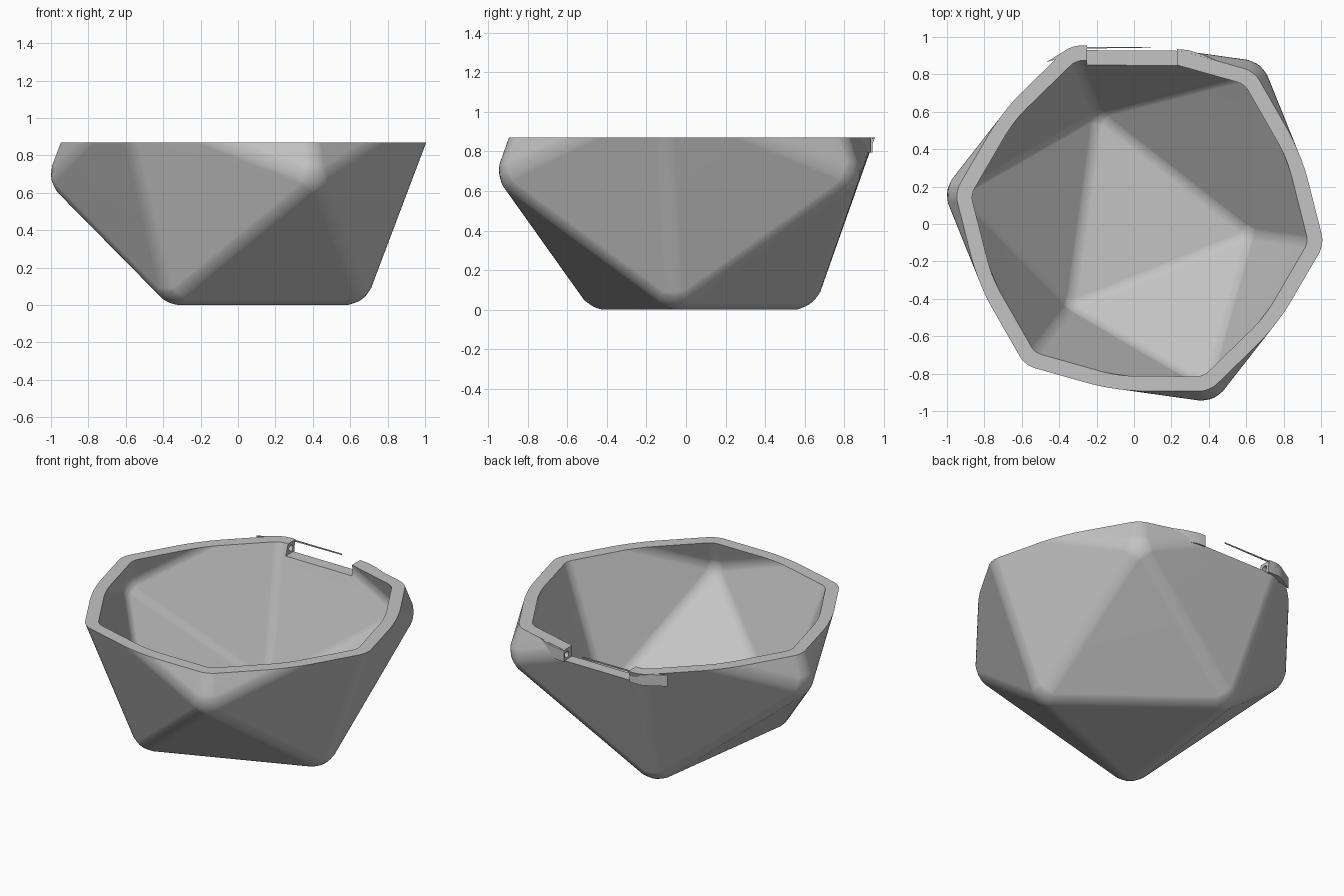
import bpy, bmesh, math
from mathutils import Matrix

if "Cube" in bpy.data.objects:
    bpy.data.objects.remove(bpy.data.objects["Cube"], do_unlink=True)

HEIGHT = 0.87          # rim height, also the inradius of the solid
WALL = 0.075
CENTRE = (0.03, 0.03, HEIGHT)

grey = bpy.data.materials.new("plain grey")
grey.use_nodes = True
grey.diffuse_color = (0.55, 0.55, 0.55, 1)
grey.node_tree.nodes["Principled BSDF"].inputs["Base Color"].default_value = (0.55, 0.55, 0.55, 1)


def make_object(name, bm):
    bmesh.ops.recalc_face_normals(bm, faces=bm.faces)
    mesh = bpy.data.meshes.new(name)
    bm.to_mesh(mesh)
    bm.free()
    mesh.materials.append(grey)
    obj = bpy.data.objects.new(name, mesh)
    bpy.context.collection.objects.link(obj)
    return obj


def rounded_icosahedron(name, inradius, rounding, cut):
    """Twenty-sided solid standing on one face, with rounded edges."""
    bm = bmesh.new()
    edge = inradius / 0.7558
    rings = ((0.5774, -0.7558, 112), (0.9342, -0.1784, 172),
             (0.9342, 0.1784, 112), (0.5774, 0.7558, 172))
    for radius, z, start in rings:
        for k in range(3):
            a = math.radians(start + 120 * k)
            bm.verts.new((edge * radius * math.cos(a), edge * radius * math.sin(a), edge * z))
    bmesh.ops.convex_hull(bm, input=bm.verts)
    bmesh.ops.bevel(bm, geom=bm.edges[:], offset=rounding, segments=5,
                    profile=0.5, affect='EDGES')
    bmesh.ops.translate(bm, verts=bm.verts, vec=CENTRE)
    if cut:
        bmesh.ops.bisect_plane(bm, geom=bm.verts[:] + bm.edges[:] + bm.faces[:],
                               plane_co=CENTRE, plane_no=(0, 0, 1), clear_outer=True)
        rim = [e for e in bm.edges if e.is_boundary]
        bmesh.ops.contextual_create(bm, geom=rim)
    return make_object(name, bm)


def prism(name, outline, low, high):
    bm = bmesh.new()
    face = bm.faces.new([bm.verts.new((x, y, low)) for x, y in outline])
    out = bmesh.ops.extrude_face_region(bm, geom=[face])
    top = [v for v in out["geom"] if isinstance(v, bmesh.types.BMVert)]
    bmesh.ops.translate(bm, verts=top, vec=(0, 0, high - low))
    return make_object(name, bm)


def combine(target, tool, operation):
    mod = target.modifiers.new("combine", 'BOOLEAN')
    mod.operation = operation
    mod.solver = 'EXACT'
    mod.object = tool
    bpy.context.view_layer.objects.active = target
    bpy.ops.object.modifier_apply(modifier=mod.name)
    bpy.data.objects.remove(tool, do_unlink=True)


# Hollow faceted bowl
bowl = rounded_icosahedron("bowl", HEIGHT, 0.053, True)
combine(bowl, rounded_icosahedron("cavity", HEIGHT - WALL, 0.035, False), 'DIFFERENCE')

# Hinge notch in the back rim
notch = prism("notch", [(-0.25, 0.7), (0.23, 0.7), (0.23, 1.1), (-0.25, 1.1)], 0.80, 1.0)
combine(bowl, notch, 'DIFFERENCE')

# Hinge lugs beside the notch, with pin sockets
lugs = {
    "right_lug": [(-0.25, 0.885), (-0.25, 0.942), (-0.33, 0.942), (-0.38, 0.92),
                  (-0.47, 0.865), (-0.39, 0.888), (-0.33, 0.89)],
    "left_lug": [(0.23, 0.885), (0.23, 0.935), (0.29, 0.93), (0.37, 0.905),
                 (0.46, 0.865), (0.40, 0.87), (0.32, 0.88)],
}
for name, outline in lugs.items():
    lug = prism(name, outline, 0.795, HEIGHT - 0.001)
    bm = bmesh.new()
    turn = Matrix.Translation((outline[0][0], 0.905, 0.832)) @ Matrix.Rotation(math.pi / 2, 4, 'Y')
    bmesh.ops.create_cone(bm, cap_ends=True, segments=20, radius1=0.02, radius2=0.02,
                          depth=0.05, matrix=turn)
    socket = make_object("socket", bm)
    copy = socket.copy()
    bpy.context.collection.objects.link(copy)
    combine(lug, socket, 'DIFFERENCE')
    combine(bowl, copy, 'DIFFERENCE')

# Thin sliver of rim reaching across the notch
prism("rim_sliver", [(-0.26, 0.938), (0.09, 0.943), (0.09, 0.946), (-0.26, 0.946)],
      HEIGHT - 0.008, HEIGHT)

# Smooth rounded edges, crisp rim
for obj in bpy.context.collection.objects:
    if obj.type != 'MESH' or grey.name not in obj.data.materials:
        continue
    bpy.ops.object.select_all(action='DESELECT')
    obj.select_set(True)
    bpy.context.view_layer.objects.active = obj
    bpy.ops.object.shade_smooth_by_angle(angle=math.radians(30))
    weighted = obj.modifiers.new("even shading", 'WEIGHTED_NORMAL')
    weighted.keep_sharp = True
